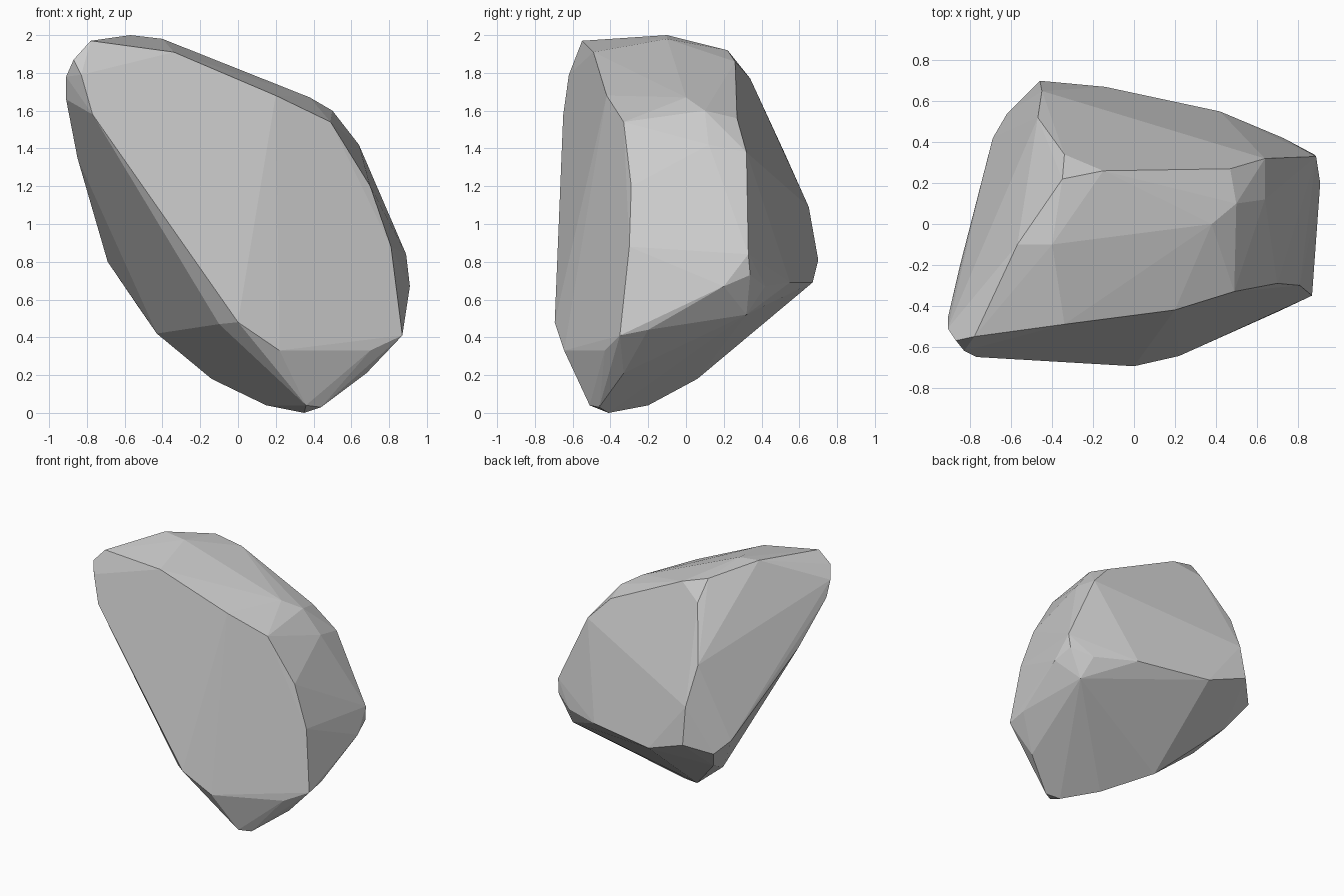
import bpy, bmesh

# Corner points of the boulder's facets, grouped by side
front = [(-.34, -.49, 1.91), (.2, -.42, 1.68), (.49, -.33, 1.54), (.7, -.29, 1.2), (.81, -.3, .88),
         (.87, -.35, .41), (-.01, -.62, .88), (0, -.695, .48), (.22, -.645, .33), (.7, -.43, .33),
         (-.77, -.65, 1.58), (-.1, -.61, .47), (.36, -.51, .04), (-.83, -.62, 1.79)]
top = [(-.78, -.55, 1.97), (-.87, -.57, 1.87), (-.91, -.51, 1.78), (-.91, -.46, 1.66),
       (-.57, -.1, 2), (-.4, -.1, 1.98), (-.35, .22, 1.92), (-.15, .26, 1.86), (.38, 0, 1.67)]
right = [(.5, .1, 1.6), (.47, .27, 1.56), (.64, .32, 1.38), (.64, .12, 1.42), (.89, .33, .84),
         (.91, .2, .67), (.88, .34, .73), (.87, -.2, .44)]
back = [(-.46, .7, .81), (-.45, .65, 1.09), (-.47, .52, 1.38), (-.34, .34, 1.77), (-.14, .67, .69),
        (.42, .55, .69), (.73, .42, .67), (-.62, .54, .72), (-.69, .42, .8), (-.85, -.2, 1.35)]
under = [(.35, -.41, 0), (.15, -.2, .04), (-.14, .06, .18), (-.52, .4, .55), (-.43, .15, .42),
         (.48, -.06, .24), (.68, -.33, .21), (.77, .32, .52), (.44, -.46, .03)]

# Boulder: a faceted convex shell through those corners
bm = bmesh.new()
for p in front + top + right + back + under:
    bm.verts.new(p)
hull = bmesh.ops.convex_hull(bm, input=bm.verts[:])
loose = {g for g in hull["geom_interior"] + hull["geom_unused"] if isinstance(g, bmesh.types.BMVert)}
bmesh.ops.delete(bm, geom=list(loose), context='VERTS')
bmesh.ops.dissolve_limit(bm, angle_limit=.05, verts=bm.verts[:], edges=bm.edges[:])
bmesh.ops.recalc_face_normals(bm, faces=bm.faces[:])
mesh = bpy.data.meshes.new("boulder")
bm.to_mesh(mesh)
bm.free()
boulder = bpy.data.objects.new("boulder", mesh)
bpy.context.collection.objects.link(boulder)
